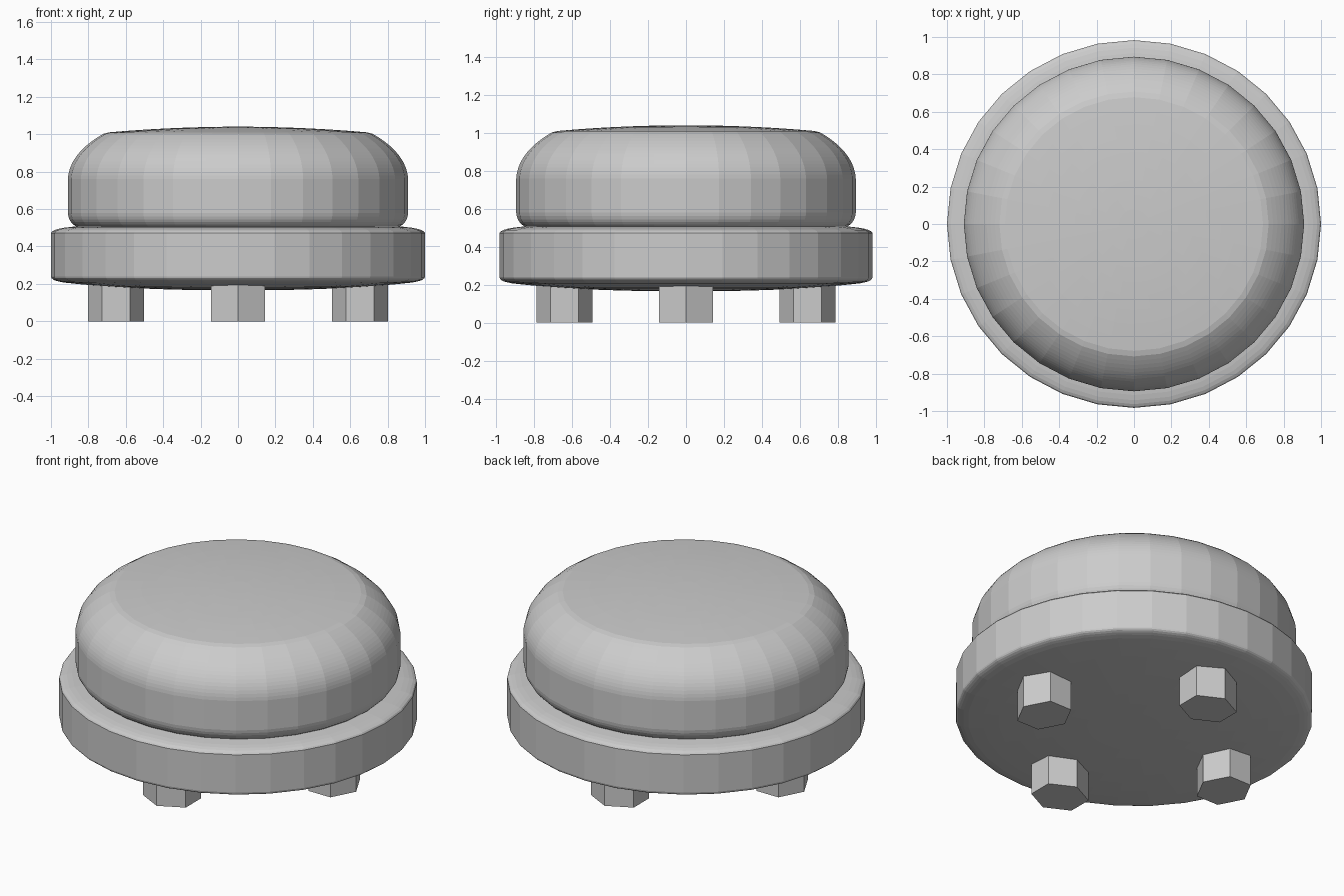
import bpy, bmesh
from math import cos, sin, pi

if "Cube" in bpy.data.objects:
    bpy.data.objects.remove(bpy.data.objects["Cube"])

SIDES = 32
Y_SCALE = 0.983   # the body is very slightly narrower front to back


def bend(a, c, b, steps=8):
    """Points on a rounded corner from a to b, pulled towards c."""
    pts = []
    for i in range(steps + 1):
        t = i / steps
        pts.append(tuple((1 - t) ** 2 * p + 2 * t * (1 - t) * q + t * t * r
                         for p, q, r in zip(a, c, b)))
    return pts


def make_object(name, bm):
    bmesh.ops.recalc_face_normals(bm, faces=bm.faces)
    mesh = bpy.data.meshes.new(name)
    bm.to_mesh(mesh)
    bm.free()
    obj = bpy.data.objects.new(name, mesh)
    bpy.context.collection.objects.link(obj)
    return obj


def revolve(name, profile, z_low, z_high):
    """Faceted solid of revolution from (radius, z) points, low to high."""
    bm = bmesh.new()
    rings = [[bm.verts.new((r * cos(2 * pi * i / SIDES),
                            r * sin(2 * pi * i / SIDES) * Y_SCALE, z))
              for i in range(SIDES)] for r, z in profile]
    for lo, hi in zip(rings, rings[1:]):
        for i in range(SIDES):
            j = (i + 1) % SIDES
            bm.faces.new((lo[i], lo[j], hi[j], hi[i]))
    for ring, z in ((rings[0], z_low), (rings[-1], z_high)):
        pole = bm.verts.new((0, 0, z))
        for i in range(SIDES):
            bm.faces.new((ring[i], ring[(i + 1) % SIDES], pole))
    return make_object(name, bm)


# Base disc with a gently bowed underside and softened rims
base_profile = (bend((0.15, 0.166), (0.6, 0.17), (0.93, 0.207))
                + bend((0.96, 0.213), (1.0, 0.222), (1.0, 0.24), 4)
                + bend((1.0, 0.472), (0.995, 0.49), (0.93, 0.5), 4)
                + [(0.86, 0.508)])
revolve("base_disc", base_profile, 0.165, 0.508)

# Rounded cushion body with a shallow crowned top
cushion_profile = (bend((0.85, 0.5), (0.905, 0.52), (0.91, 0.58), 6)
                   + bend((0.91, 0.76), (0.90, 0.90), (0.72, 1.002), 14)
                   + bend((0.69, 1.01), (0.4, 1.036), (0.08, 1.04)))
revolve("cushion", cushion_profile, 0.5, 1.04)

# Four six-sided feet, each with a corner pointing outward
for k, place in enumerate(("right", "back", "left", "front")):
    turn = k * pi / 2
    bm = bmesh.new()
    rings = []
    for z in (0.0, 0.25):
        ring = []
        for i in range(6):
            a = i * pi / 3
            u, v = 0.652 + 0.15 * cos(a), 0.168 * sin(a)
            ring.append(bm.verts.new((u * cos(turn) - v * sin(turn),
                                      (u * sin(turn) + v * cos(turn)) * Y_SCALE, z)))
        bm.faces.new(ring)
        rings.append(ring)
    for i in range(6):
        j = (i + 1) % 6
        bm.faces.new((rings[0][i], rings[0][j], rings[1][j], rings[1][i]))
    make_object(place + "_foot", bm)
